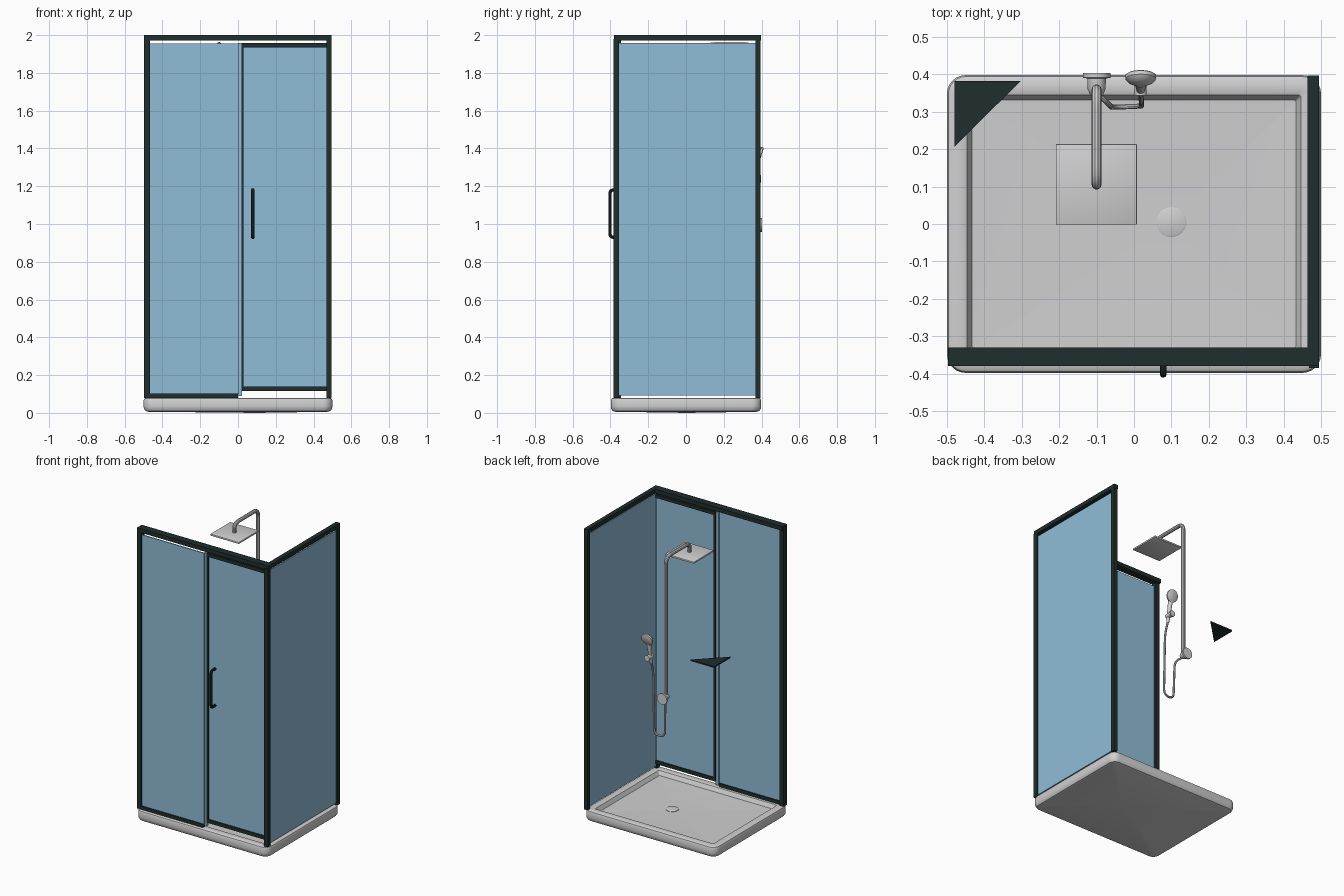
import bpy, bmesh, math
from mathutils import Vector

if "Cube" in bpy.data.objects:
    bpy.data.objects.remove(bpy.data.objects["Cube"])


def material(name, rgb):
    m = bpy.data.materials.new(name)
    m.diffuse_color = (*rgb, 1)
    m.use_nodes = True
    m.node_tree.nodes["Principled BSDF"].inputs["Base Color"].default_value = m.diffuse_color
    return m


GLASS = material("blue glass", (0.28, 0.51, 0.68))
FRAME = material("dark frame", (0.0145, 0.026, 0.026))
WHITE = material("light grey", (0.63, 0.63, 0.64))


def finish(name, bm, mat, smooth=False):
    bmesh.ops.recalc_face_normals(bm, faces=bm.faces)
    me = bpy.data.meshes.new(name)
    bm.to_mesh(me)
    bm.free()
    me.materials.append(mat)
    ob = bpy.data.objects.new(name, me)
    bpy.context.collection.objects.link(ob)
    if smooth:
        shade(ob)
    return ob


def shade(ob):
    bpy.ops.object.select_all(action='DESELECT')
    bpy.context.view_layer.objects.active = ob
    ob.select_set(True)
    bpy.ops.object.shade_smooth_by_angle(angle=math.radians(35))


def box(name, mat, x, y, z, bevel=0.0):
    bm = bmesh.new()
    bmesh.ops.create_cube(bm, size=1)
    for v in bm.verts:
        for i, (a, b) in enumerate((x, y, z)):
            v.co[i] = (a + b) / 2 + v.co[i] * (b - a)
    if bevel:
        bmesh.ops.bevel(bm, geom=bm.edges[:], offset=bevel, segments=2,
                        profile=0.5, affect='EDGES')
    return finish(name, bm, mat, bevel > 0)


def lathe(name, mat, profile, origin, axis, seg=32):
    """Revolve (radius, distance) pairs about an axis."""
    rot = Vector((0, 0, 1)).rotation_difference(Vector(axis))
    bm = bmesh.new()
    rings = []
    for r, h in profile:
        rings.append([bm.verts.new(Vector(origin) + rot @ Vector(
            (r * math.cos(2 * math.pi * i / seg), r * math.sin(2 * math.pi * i / seg), h)))
            for i in range(seg)])
    bridge(bm, rings)
    bm.faces.new(rings[0])
    bm.faces.new(rings[-1])
    return finish(name, bm, mat, True)


def bridge(bm, rings):
    for a, b in zip(rings, rings[1:]):
        for i in range(len(a)):
            j = (i + 1) % len(a)
            bm.faces.new((a[i], a[j], b[j], b[i]))


def tube(name, mat, pts, radius, bend):
    """Round pipe through points, with filleted corners."""
    pts = [Vector(p) for p in pts]
    path = [pts[0]]
    for a, p, b in zip(pts, pts[1:], pts[2:]):
        s = p + (a - p).normalized() * min(bend, (a - p).length * 0.48)
        e = p + (b - p).normalized() * min(bend, (b - p).length * 0.48)
        path += [s.lerp(p, t / 8).lerp(p.lerp(e, t / 8), t / 8) for t in range(9)]
    path.append(pts[-1])
    cu = bpy.data.curves.new(name, 'CURVE')
    cu.dimensions = '3D'
    cu.bevel_depth = radius
    cu.bevel_resolution = 3
    cu.use_fill_caps = True
    sp = cu.splines.new('POLY')
    sp.points.add(len(path) - 1)
    for q, p in zip(sp.points, path):
        q.co = (*p, 1)
    cu.materials.append(mat)
    ob = bpy.data.objects.new(name, cu)
    bpy.context.collection.objects.link(ob)
    bpy.ops.object.select_all(action='DESELECT')
    bpy.context.view_layer.objects.active = ob
    ob.select_set(True)
    bpy.ops.object.convert(target='MESH')
    shade(bpy.context.object)


# Tray: rounded rectangle loops from the underside, over the rim, to the drain
DRAIN = (0.1, 0.005)


def rounded_loop(bm, hx, hy, r, z, n=6):
    vs = []
    for k, (sx, sy) in enumerate(((1, 1), (-1, 1), (-1, -1), (1, -1))):
        for i in range(n + 1):
            a = math.pi / 2 * (k + i / n)
            vs.append(bm.verts.new((sx * (hx - r) + r * math.cos(a),
                                    sy * (hy - r) + r * math.sin(a), z)))
    return vs


bm = bmesh.new()
loops = [rounded_loop(bm, 0.5 - d, 0.398 - d, r, z) for d, r, z in (
    (0.025, 0.03, 0.006), (0.01, 0.042, 0.010), (0.002, 0.048, 0.022),
    (0.0, 0.05, 0.035), (0.0, 0.05, 0.065), (0.004, 0.046, 0.075),
    (0.012, 0.04, 0.080), (0.046, 0.012, 0.080), (0.053, 0.009, 0.077),
    (0.067, 0.006, 0.050))]
bridge(bm, loops)
for loop, z in ((loops[0], 0.0), (loops[-1], 0.036)):
    tip = bm.verts.new((*DRAIN, z))
    for i in range(len(loop)):
        bm.faces.new((loop[i], loop[(i + 1) % len(loop)], tip))
finish("tray", bm, WHITE, True)
lathe("drain_cover", WHITE, [(0.04, 0), (0.04, 0.006), (0.036, 0.008)],
      (*DRAIN, 0.034), (0, 0, 1))

# Frame: top rails and posts
box("front_top_rail", FRAME, (-0.497, 0.495), (-0.38, -0.33), (1.972, 2.0))
box("side_top_rail", FRAME, (0.464, 0.495), (-0.38, 0.397), (1.972, 2.0))
box("left_post", FRAME, (-0.497, -0.467), (-0.38, -0.345), (0.08, 1.972))
box("front_corner_post", FRAME, (0.468, 0.495), (-0.385, -0.355), (0.08, 1.98))
box("back_post", FRAME, (0.468, 0.495), (0.367, 0.395), (0.08, 1.98))

# Fixed panel and side panel
box("fixed_glass", GLASS, (-0.47, 0.005), (-0.372, -0.364), (0.1, 1.955))
box("fixed_bottom_rail", FRAME, (-0.47, 0.0), (-0.38, -0.356), (0.08, 0.103))
box("side_glass", GLASS, (0.477, 0.485), (-0.36, 0.37), (0.092, 1.957))

# Door with its frame, seal and pull handle
box("door_glass", GLASS, (0.025, 0.47), (-0.358, -0.35), (0.125, 1.945))
box("door_seal", GLASS, (0.0, 0.02), (-0.362, -0.35), (0.09, 1.957))
box("door_stile", FRAME, (0.018, 0.03), (-0.366, -0.342), (0.115, 1.957))
box("door_top_rail", FRAME, (0.018, 0.47), (-0.366, -0.342), (1.935, 1.957))
box("door_bottom_rail", FRAME, (0.018, 0.47), (-0.366, -0.342), (0.115, 0.139))
tube("door_handle", FRAME, [(0.078, -0.355, 0.93), (0.078, -0.402, 0.93),
                            (0.078, -0.402, 1.18), (0.078, -0.355, 1.18)], 0.009, 0.018)

# Triangular corner shelf
bm = bmesh.new()
tri = [(-0.48, 0.382), (-0.48, 0.207), (-0.303, 0.382)]
low = [bm.verts.new((x, y, 1.302)) for x, y in tri]
top = [bm.verts.new((x, y, 1.312)) for x, y in tri]
bridge(bm, [low, top])
bm.faces.new(low)
bm.faces.new(top)
finish("corner_shelf", bm, FRAME)

# Rain shower: riser pipe, arm and square head
tube("shower_riser", WHITE, [(-0.1, 0.36, 0.99), (-0.1, 0.36, 1.95),
                             (-0.1, 0.105, 1.95), (-0.1, 0.105, 1.885)], 0.013, 0.05)
box("shower_head", WHITE, (-0.209, 0.008), (-0.002, 0.214), (1.877, 1.889), 0.003)

# Mixer valve with wall flange
lathe("mixer_valve", WHITE, [(0.037, 0), (0.037, 0.012), (0.025, 0.014), (0.024, 0.042),
                             (0.017, 0.058), (0.012, 0.062)], (-0.1, 0.403, 0.995), (0, -1, 0))

# Hand shower: tilted head, handle and holder
tilt = Vector((0, 0.95, -0.3)).normalized()
lathe("hand_shower_head", WHITE, [(0.014, -0.022), (0.034, -0.013), (0.041, -0.004),
                                  (0.041, 0.006), (0.036, 0.009)],
      (0.018, 0.392, 1.368), tilt)
lathe("hand_shower_handle", WHITE, [(0.009, 0), (0.012, 0.06), (0.015, 0.14), (0.015, 0.17)],
      (0.018, 0.35, 1.195), Vector((0, 0.18, 1)).normalized())
lathe("hand_shower_holder", WHITE, [(0.02, 0), (0.02, 0.008), (0.016, 0.012), (0.016, 0.055)],
      (0.018, 0.398, 1.24), (0, -1, 0))

# Flexible hose hanging between hand shower and valve
tube("shower_hose", WHITE, [(0.018, 0.35, 1.2), (0.02, 0.325, 1.12), (0.02, 0.315, 0.69),
                            (-0.06, 0.312, 0.69), (-0.065, 0.318, 0.96),
                            (-0.1, 0.35, 0.985)], 0.007, 0.045)
